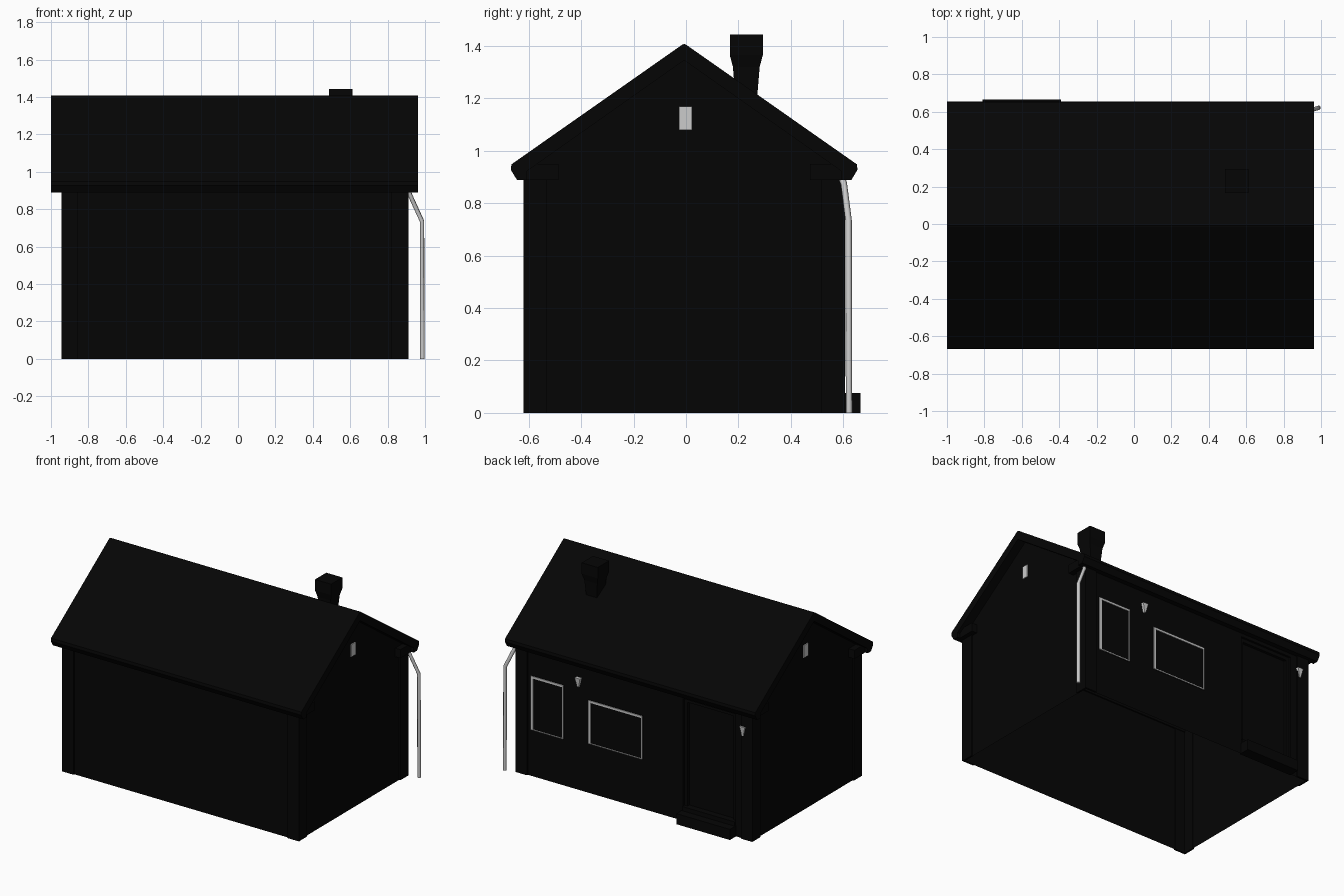
import bpy, bmesh
from mathutils import Vector

if "Cube" in bpy.data.objects:
    bpy.data.objects.remove(bpy.data.objects["Cube"])


def material(name, rgb):
    m = bpy.data.materials.new(name)
    m.use_nodes = True
    m.diffuse_color = (*rgb, 1)
    m.node_tree.nodes["Principled BSDF"].inputs["Base Color"].default_value = (*rgb, 1)
    return m


BLACK = material("near black", (0.0016, 0.0016, 0.0016))
GREY = material("light grey", (0.6, 0.6, 0.6))


def finish(name, bm, mat):
    bmesh.ops.recalc_face_normals(bm, faces=bm.faces)
    me = bpy.data.meshes.new(name)
    bm.to_mesh(me)
    bm.free()
    me.materials.append(mat)
    ob = bpy.data.objects.new(name, me)
    bpy.context.collection.objects.link(ob)
    return ob


def box(name, x, y, z, mat=BLACK):
    """Box from (min, max) pairs."""
    bm = bmesh.new()
    bmesh.ops.create_cube(bm, size=1)
    for v in bm.verts:
        v.co = [(a + b) / 2 + c * (b - a) for c, (a, b) in zip(v.co, (x, y, z))]
    return finish(name, bm, mat)


def loft(name, rings, mat=BLACK):
    """Join equal rings of points and cap both ends."""
    bm = bmesh.new()
    loops = [[bm.verts.new(p) for p in r] for r in rings]
    n = len(loops[0])
    for a, b in zip(loops, loops[1:]):
        for i in range(n):
            bm.faces.new((a[i], a[(i + 1) % n], b[(i + 1) % n], b[i]))
    bm.faces.new(loops[0])
    bm.faces.new(loops[-1])
    return finish(name, bm, mat)


def extrude_x(name, profile, x0, x1):
    """Extrude a (y, z) outline along x."""
    return loft(name, [[(x, y, z) for y, z in profile] for x in (x0, x1)])


CY = -0.007            # ridge line in y
X0, X1 = -0.945, 0.912  # outer ends of the corner boards
Y0, Y1 = -0.62, 0.607
BACK = 0.597           # back wall plane
WINDOWS = {"tall_window": (0.54, 0.796, 0.33, 0.712),
           "wide_window": (-0.08, 0.343, 0.352, 0.66)}
DOOR = (-0.806, -0.396, 0.085, 0.865)


def mirrored(half):
    """Complete a half outline about the ridge line."""
    return [(CY + y, z) for y, z in half] + [(CY - y, z) for y, z in reversed(half) if y > 0]


# Walls with gables
walls = extrude_x("walls", mirrored([(0, 1.36), (0.604, 0.94), (0.604, 0)]), X0 + 0.01, X1 - 0.01)

# Door recess
cutter = box("recess_cutter", DOOR[:2], (BACK - 0.045, BACK + 0.1), DOOR[2:])
cutter.hide_render = True
mod = walls.modifiers.new("recess", "BOOLEAN")
mod.operation = "DIFFERENCE"
mod.solver = "EXACT"
mod.object = cutter
bpy.context.view_layer.objects.active = walls
bpy.ops.object.modifier_apply(modifier=mod.name)
bpy.data.objects.remove(cutter)

# Open the shell at the floor and under the roof
bm = bmesh.new()
bm.from_mesh(walls.data)
bmesh.ops.delete(bm, context="FACES_ONLY", geom=[
    f for f in bm.faces if abs(f.normal.z) > 0.3
    and (f.calc_center_median().z < 0.01 or f.calc_center_median().z > 0.9)])
bm.to_mesh(walls.data)
bm.free()

# L-shaped corner boards
for side, x, sx in (("right", X0, 1), ("left", X1, -1)):
    for end, y, sy in (("front", Y0, 1), ("back", Y1, -1)):
        ell = [(0, 0), (0.09, 0), (0.09, 0.013), (0.013, 0.013), (0.013, 0.09), (0, 0.09)]
        loft(f"{end}_{side}_corner_board",
             [[(x + sx * a, y + sy * b, z) for a, b in ell] for z in (0, 0.9)])

# Roof slab, with bevelled eaves
roof = mirrored([(0, 1.407), (0.008, 1.404), (0.659, 0.948), (0.661, 0.927), (0.638, 0.889),
                 (0.60, 0.889), (0.60, 0.922)])
roof.insert(7, (CY, 1.345))
extrude_x("roof", roof, -1.0, 0.963)

# Boxed eaves along both long sides, returning at the gables
for name, s in (("front_eave_box", -1), ("back_eave_box", 1)):
    box(name, (-0.98, 0.943), sorted((CY + s * 0.595, CY + s * 0.637)), (0.889, 0.94))
    for side, xs in (("right", (-0.98, X0 + 0.01)), ("left", (X1 - 0.01, 0.943))):
        box(f"{name}_{side}_return", xs, sorted((CY + s * 0.48, CY + s * 0.637)), (0.889, 0.95))

# Chimney with flared head
loft("chimney", [[(0.55 + h * i, 0.23 + h * j, z)
                  for i, j in ((-1, -1), (1, -1), (1, 1), (-1, 1))]
                 for z, h in ((1.15, 0.037), (1.32, 0.051), (1.365, 0.063), (1.443, 0.063))])

# Windows: pale proud frames around dark glass
for name, (a, b, c, d) in WINDOWS.items():
    ys = (BACK - 0.002, BACK + 0.009)
    box(name + "_glass", (a, b), (BACK - 0.002, BACK + 0.004), (c, d))
    box(name + "_frame_left", (b - 0.02, b), ys, (c, d), GREY)
    box(name + "_frame_right", (a, a + 0.009), ys, (c, d), GREY)
    box(name + "_frame_top", (a, b), ys, (d - 0.015, d), GREY)
    box(name + "_frame_bottom", (a, b), ys, (c, c + 0.006), GREY)

# Door, frame and step
a, b, c, d = DOOR
box("door", (a + 0.025, b - 0.025), (BACK - 0.05, BACK - 0.035), (c, d - 0.025))
for side, xs in (("left", (b - 0.025, b)), ("right", (a, a + 0.025))):
    box(f"door_frame_{side}", xs, (BACK - 0.045, BACK - 0.015), (c, d))
box("door_frame_top", (a, b), (BACK - 0.045, BACK - 0.015), (d - 0.025, d))
box("door_threshold", (a, b), (BACK - 0.045, BACK + 0.01), (c - 0.02, c + 0.02))
box("door_step", (-0.81, -0.39), (BACK - 0.01, 0.665), (0, 0.075))

# Gable vents
box("left_gable_vent", (X1 - 0.012, X1 - 0.003), (-0.027, 0.022), (1.08, 1.168), GREY)
box("right_gable_vent", (X0 + 0.003, X0 + 0.012), (-0.027, 0.022), (1.08, 1.168), GREY)

# Tapered wall lamps on the back
for name, x in (("window_lamp", 0.42), ("door_lamp", -0.872)):
    loft(name, [[(x - h, BACK - 0.002, z), (x + h, BACK - 0.002, z),
                 (x + h, BACK + p, z), (x - h, BACK + p, z)]
                for z, h, p in ((0.735, 0.006, 0.016), (0.8, 0.021, 0.022))], GREY)

# Bent downpipe at the back left corner
curve = bpy.data.curves.new("downpipe", "CURVE")
curve.dimensions = "3D"
curve.bevel_depth = 0.0125
curve.bevel_resolution = 1
curve.use_fill_caps = True
path = [(0.905, 0.583, 0.925), (0.92, 0.602, 0.875), (0.984, 0.62, 0.735), (0.986, 0.622, 0)]
spline = curve.splines.new("POLY")
spline.points.add(len(path) - 1)
for p, co in zip(spline.points, path):
    p.co = (*Vector(co), 1)
curve.materials.append(GREY)
pipe = bpy.data.objects.new("downpipe", curve)
bpy.context.collection.objects.link(pipe)
